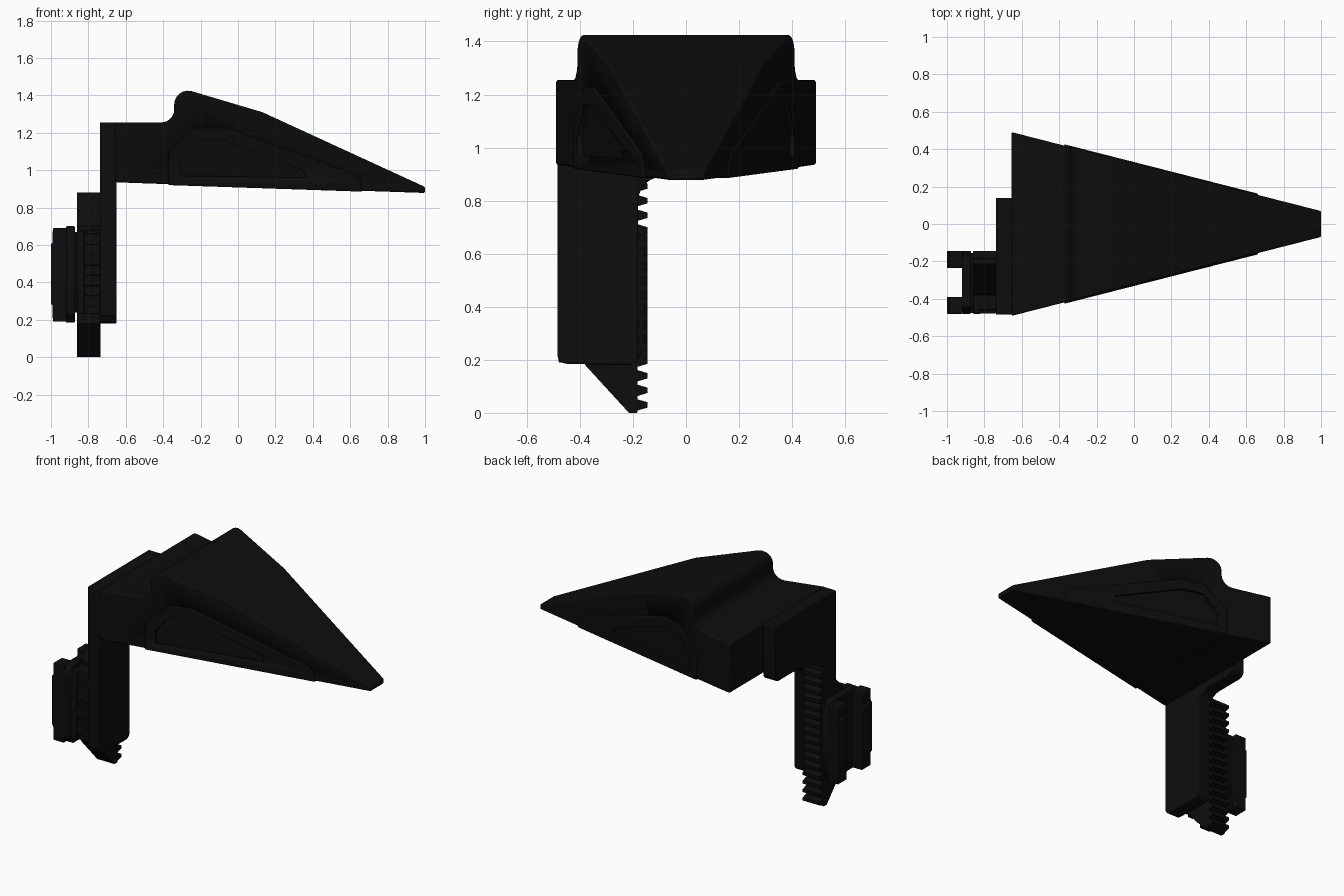
import bpy, bmesh, math
from mathutils import Vector

cube = bpy.data.objects.get("Cube")
if cube:
    bpy.data.objects.remove(cube, do_unlink=True)

black = bpy.data.materials.new("matte_black")
black.use_nodes = True
black.diffuse_color = (0.004, 0.004, 0.004, 1)
shader = black.node_tree.nodes["Principled BSDF"]
shader.inputs["Base Color"].default_value = (0.004, 0.004, 0.004, 1)
shader.inputs["Roughness"].default_value = 0.8


def half_width(x):
    """Half width of the tapering head at x."""
    return 0.49 - 0.255 * (x + 0.65)


def arc(cx, cz, r, start, end, n=6):
    angles = [math.radians(start + (end - start) * i / n) for i in range(n + 1)]
    return [(cx + r * math.cos(a), cz + r * math.sin(a)) for a in angles]


def add_loft(bm, first, second):
    """Closed solid between two matching outlines."""
    a = [bm.verts.new(p) for p in first]
    b = [bm.verts.new(p) for p in second]
    bm.faces.new(a)
    bm.faces.new(b[::-1])
    for i in range(len(a)):
        j = (i + 1) % len(a)
        bm.faces.new((a[j], a[i], b[i], b[j]))


def finish(name, bm, bevel=0.0):
    bmesh.ops.recalc_face_normals(bm, faces=bm.faces)
    mesh = bpy.data.meshes.new(name)
    bm.to_mesh(mesh)
    bm.free()
    mesh.materials.append(black)
    obj = bpy.data.objects.new(name, mesh)
    bpy.context.collection.objects.link(obj)
    bpy.ops.object.select_all(action='DESELECT')
    obj.select_set(True)
    bpy.context.view_layer.objects.active = obj
    bpy.ops.object.shade_smooth_by_angle(angle=math.radians(30))
    if bevel:
        mod = obj.modifiers.new("Edge", 'BEVEL')
        mod.width = bevel
        mod.segments = 2
        mod.limit_method = 'ANGLE'
        mod.angle_limit = math.radians(35)
    return obj


def prism(name, axis, outline, lo, hi, bevel=0.0):
    """Extrude a 2D outline along one axis."""
    def place(p, d):
        q = list(p)
        q.insert("xyz".index(axis), d)
        return Vector(q)
    bm = bmesh.new()
    add_loft(bm, [place(p, lo) for p in outline], [place(p, hi) for p in outline])
    return finish(name, bm, bevel)


def box(name, x, y, z, bevel=0.0):
    return prism(name, 'z', [(x[0], y[0]), (x[1], y[0]), (x[1], y[1]), (x[0], y[1])], *z, bevel)


def tapered(name, outline, grow=0.0, bevel=0.0):
    """Side outline spanning the full taper of the head."""
    bm = bmesh.new()
    sides = [[(x, s * (half_width(x) + grow), z) for x, z in outline] for s in (-1, 1)]
    add_loft(bm, *sides)
    return finish(name, bm, bevel)


# Wedge head with stepped, rounded hump
head_outline = [(-0.655, 0.935), (-0.375, 0.925), (1.0, 0.878), (1.0, 0.91), (0.13, 1.31)]
head_outline += arc(-0.268, 1.352, 0.073, 75, 180)
head_outline += arc(-0.411, 1.325, 0.07, 0, -90)
head_outline += [(-0.655, 1.255)]
head = tapered("wedge_head", head_outline, 0, 0.008)

# Raised side panel, wrapping slightly under the head
panel_outline = [(-0.372, 0.92), (0.665, 0.885), (0.66, 0.93), (0.62, 0.98),
                 (-0.08, 1.23), (-0.22, 1.23), (-0.372, 1.09)]
panel = tapered("side_panels", panel_outline, 0.007, 0.006)

# Recess cut into both sides of the panel
recess = [(-0.31, 0.97), (0.36, 0.96), (0.35, 1.0), (-0.08, 1.16), (-0.22, 1.16), (-0.31, 1.05)]
bm = bmesh.new()
for s in (-1, 1):
    add_loft(bm, *[[(x, s * (half_width(x) + d), z) for x, z in recess] for d in (-0.012, 0.06)])
cutter = finish("recess_cutter", bm)
cutter.hide_render = True
cutter.hide_viewport = True
cutter.display_type = 'WIRE'
for obj in (head, panel):
    mod = obj.modifiers.new("Recess", 'BOOLEAN')
    mod.operation = 'DIFFERENCE'
    mod.solver = 'EXACT'
    mod.object = cutter

# Back plate with the hanging arm, filleted where they meet
plate = [(-0.485, 1.255), (-0.485, 0.22)]
plate += arc(-0.45, 0.22, 0.035, 180, 270, 4)
plate += arc(-0.215, 0.215, 0.035, -90, 0, 4)
plate += arc(-0.09, 0.8, 0.09, 180, 90)
plate += arc(0.1, 0.93, 0.04, -90, 0, 4)
plate += [(0.14, 1.255)]
prism("back_plate_and_arm", 'x', plate, -0.738, -0.65, 0.005)

# Toothed rack with sloped ends
rack = [(-0.38, 0.70), (-0.38, 0.18), (-0.215, 0.0), (-0.185, 0.0)]
for i in range(16):
    z = 0.03 + 0.055 * i
    rack += [(-0.182, z - 0.021), (-0.145, z - 0.01), (-0.145, z + 0.01), (-0.182, z + 0.021)]
rack += [(-0.185, 0.88), (-0.215, 0.88)]
prism("toothed_rack", 'x', rack, -0.86, -0.736)

# Clamp: spine, base and two mounting rails
box("clamp_spine", (-0.88, -0.85), (-0.475, -0.155), (0.24, 0.67), 0.004)
base = [(-0.48, 0.23), (-0.44, 0.185), (-0.19, 0.185), (-0.145, 0.27),
        (-0.145, 0.62), (-0.19, 0.70), (-0.44, 0.70), (-0.48, 0.65)]
prism("clamp_base", 'x', base, -0.92, -0.872, 0.005)
rail = [(-0.915, 0.19), (-0.99, 0.19), (-0.992, 0.28), (-1.0, 0.285),
        (-1.0, 0.605), (-0.992, 0.61), (-0.99, 0.69), (-0.915, 0.69)]
for name, y in (("front_rail", -0.48), ("rear_rail", -0.235)):
    prism(name, 'y', rail, y, y + 0.09, 0.004)

# Clamp jaw and its row of lugs
box("clamp_jaw", (-0.86, -0.738), (-0.46, -0.36), (0.23, 0.68), 0.004)
box("jaw_flange", (-0.86, -0.82), (-0.48, -0.40), (0.23, 0.68), 0.004)
for i in range(4):
    z = 0.27 + 0.11 * i
    box(f"jaw_lug_{i + 1}", (-0.825, -0.738), (-0.478, -0.40), (z, z + 0.06), 0.004)
